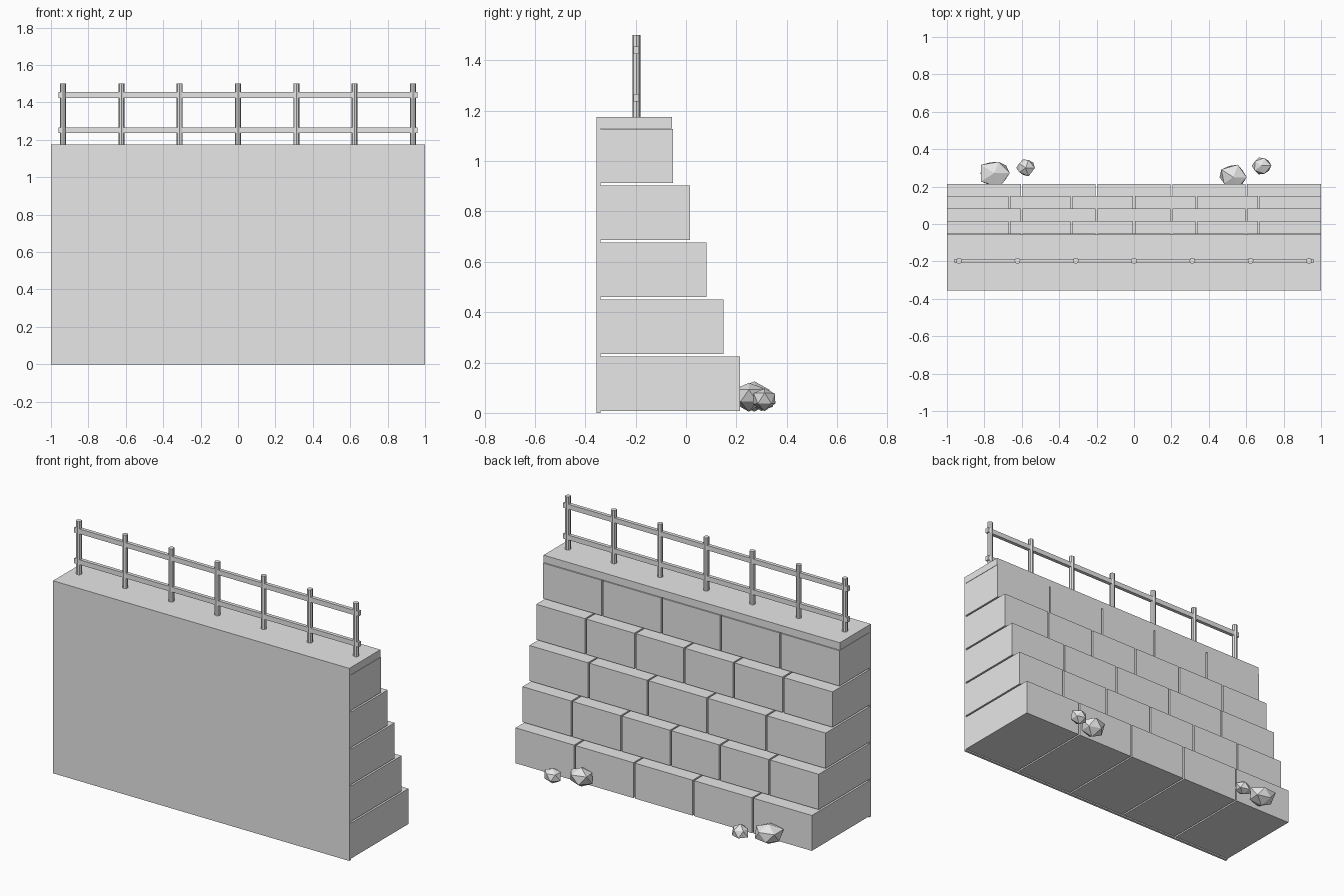
import bpy, bmesh, random
from mathutils import Vector

random.seed(4)
old = bpy.data.objects.get("Cube")
if old:
    bpy.data.objects.remove(old, do_unlink=True)

stone = bpy.data.materials.new("plain_grey")
stone.use_nodes = True
GREY = (0.8, 0.8, 0.8, 1)
stone.diffuse_color = GREY
stone.node_tree.nodes["Principled BSDF"].inputs["Base Color"].default_value = GREY


def finish(name, bm):
    mesh = bpy.data.meshes.new(name)
    bm.to_mesh(mesh)
    bm.free()
    mesh.materials.append(stone)
    obj = bpy.data.objects.new(name, mesh)
    bpy.context.collection.objects.link(obj)
    return obj


def add_box(bm, low, high):
    low, high = Vector(low), Vector(high)
    for v in bmesh.ops.create_cube(bm, size=1)["verts"]:
        v.co = (low + high) / 2 + v.co * (high - low)


def box(name, low, high):
    bm = bmesh.new()
    add_box(bm, low, high)
    return finish(name, bm)


FRONT, INNER, TOP = -0.355, -0.34, 1.175
JOINT, PITCH = 0.01, 0.226

# Smooth front facing and top slab
box("front_facing", (-1, FRONT, 0), (1, INNER, TOP))
box("top_slab", (-1, INNER, 1.13), (1, -0.055, TOP))

# Stepped courses of blocks, alternating joints
for row in range(5):
    count = 5 if row % 2 == 0 else 6
    width = 2 / count
    bottom = 0.008 + row * PITCH
    back = 0.215 - row * 0.0665
    bm = bmesh.new()
    for i in range(count):
        left = -1 + i * width + (JOINT / 2 if i else 0)
        right = -1 + (i + 1) * width - (JOINT / 2 if i < count - 1 else 0)
        add_box(bm, (left, INNER, bottom), (right, back, bottom + PITCH - JOINT))
    finish(f"block_course_{row + 1}", bm)

# Railing posts and rails
RAIL_Y = -0.197
for i in range(7):
    bm = bmesh.new()
    bmesh.ops.create_cone(bm, cap_ends=True, segments=8, radius1=0.016,
                          radius2=0.016, depth=0.325)
    post = finish(f"railing_post_{i + 1}", bm)
    post.location = (-0.935 + i * 0.3117, RAIL_Y, TOP + 0.1625)

for name, z in (("lower_rail", 1.252), ("upper_rail", 1.44)):
    box(name, (-0.96, RAIL_Y - 0.011, z - 0.015), (0.96, RAIL_Y + 0.011, z + 0.015))


# Loose faceted rocks along the foot of the steps
def rock(name, centre, size):
    bm = bmesh.new()
    bmesh.ops.create_icosphere(bm, subdivisions=1, radius=1)
    for v in bm.verts:
        v.co *= random.uniform(0.85, 1.15)
    for axis in range(3):
        values = [v.co[axis] for v in bm.verts]
        low, span = min(values), max(values) - min(values)
        for v in bm.verts:
            v.co[axis] = ((v.co[axis] - low) / span - 0.5) * size[axis]
    finish(name, bm).location = centre


rock("large_rock_right", (-0.742, 0.265, 0.065), (0.155, 0.135, 0.12))
rock("small_rock_right", (-0.58, 0.3, 0.05), (0.1, 0.09, 0.085))
rock("large_rock_left", (0.53, 0.252, 0.062), (0.145, 0.13, 0.115))
rock("small_rock_left", (0.682, 0.31, 0.052), (0.105, 0.09, 0.09))
